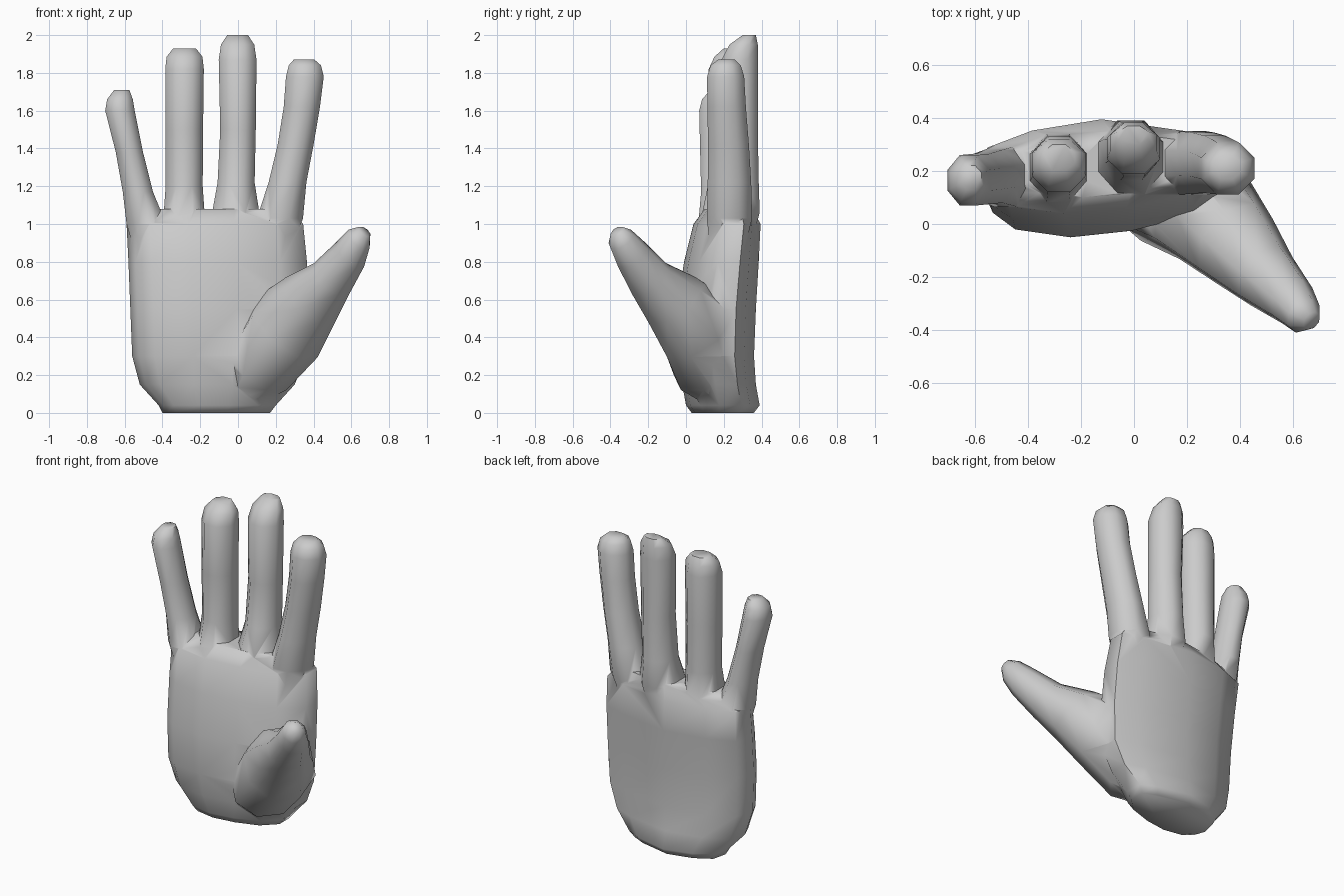
import bpy, bmesh, math
from mathutils import Vector


def loft(name, rings):
    """Closed skin through a stack of equal-length point rings."""
    bm = bmesh.new()
    vs = [[bm.verts.new(p) for p in r] for r in rings]
    n = len(vs[0])
    for a, b in zip(vs, vs[1:]):
        for i in range(n):
            j = (i + 1) % n
            bm.faces.new((a[i], a[j], b[j], b[i]))
    bm.faces.new(vs[0][::-1])
    bm.faces.new(vs[-1])
    bmesh.ops.recalc_face_normals(bm, faces=bm.faces)
    me = bpy.data.meshes.new(name)
    bm.to_mesh(me)
    bm.free()
    ob = bpy.data.objects.new(name, me)
    bpy.context.collection.objects.link(ob)
    return ob


def ring(c, a, b, ra, rb, n=8):
    """Flat-sided polygon around c in the plane of a and b."""
    k = 1 / math.cos(math.pi / n)
    pts = []
    for i in range(n):
        t = 2 * math.pi * (i + 0.5) / n
        pts.append(Vector(c) + a * (ra * k * math.cos(t)) + b * (rb * k * math.sin(t)))
    return pts


X, Y, Z = Vector((1, 0, 0)), Vector((0, 1, 0)), Vector((0, 0, 1))

# palm: one section template (u across, v front to back), fitted per height
section = [(0, .42), (.04, .22), (.13, .07), (.35, 0), (.6, .06), (.85, .2), (1, .45),
           (1, .75), (.85, .87), (.5, 1), (.22, .88), (.04, .7)]
levels = [(0, -.40, .17, .03, .36), (.04, -.42, .20, 0, .39),
          (.15, -.52, .30, -.02, .37), (.30, -.56, .36, -.05, .36),
          (.55, -.57, .37, -.05, .37), (.80, -.58, .365, -.01, .385),
          (1.0, -.59, .345, .04, .395), (1.08, -.45, .28, .10, .35)]
hand = loft("hand", [[(l + (r - l) * u, f + (k - f) * v, z) for u, v in section]
                     for z, l, r, f, k in levels])

# fingers: z, centre x, centre y, half width, half depth
fingers = {
    "little_finger": [(.86, -.46, .18, .09, .09), (1.0, -.485, .18, .105, .115),
                      (1.17, -.53, .18, .08, .10), (1.38, -.575, .17, .072, .095),
                      (1.60, -.625, .165, .078, .095), (1.66, -.625, .165, .068, .08),
                      (1.71, -.615, .175, .04, .045)],
    "ring_finger": [(.86, -.28, .21, .08, .10), (1.03, -.285, .21, .11, .13),
                    (1.20, -.285, .225, .098, .11), (1.50, -.285, .225, .100, .105),
                    (1.82, -.283, .225, .102, .105), (1.885, -.283, .235, .095, .085),
                    (1.93, -.283, .25, .06, .05)],
    "middle_finger": [(.88, -.01, .24, .08, .10), (1.06, -.012, .25, .125, .14),
                      (1.22, -.01, .275, .098, .11), (1.50, .0, .28, .094, .10),
                      (1.87, -.002, .285, .10, .097), (1.95, -.002, .305, .088, .075),
                      (2.0, -.002, .335, .055, .035)],
    "index_finger": [(.86, .20, .22, .08, .09), (1.03, .222, .23, .122, .12),
                     (1.22, .262, .23, .10, .115), (1.42, .305, .225, .095, .108),
                     (1.62, .338, .215, .096, .102), (1.78, .354, .21, .10, .098),
                     (1.84, .354, .21, .085, .08), (1.87, .35, .215, .055, .045)],
}
parts = [loft(name, [ring((x, y, z), X, Y, rx, ry) for z, x, y, rx, ry in rows])
         for name, rows in fingers.items()]

# thumb and its fleshy base: rings square to the slanted axis
axis = Vector((.55, -.47, .70)).normalized()
side = axis.cross(Z).normalized()
down = axis.cross(side)
thumb = [((.03, .18, .11), .11, .09), ((.11, .115, .25), .19, .18),
         ((.255, .06, .45), .20, .215), ((.385, -.075, .60), .16, .165),
         ((.495, -.195, .71), .12, .115), ((.595, -.29, .84), .088, .092),
         ((.64, -.345, .92), .068, .07), ((.67, -.365, .96), .035, .035)]
parts.append(loft("thumb", [ring(c, side, down, ra, rb) for c, ra, rb in thumb]))

# merge the digits into the palm
bpy.context.view_layer.objects.active = hand
hand.select_set(True)
for p in parts:
    m = hand.modifiers.new(p.name, 'BOOLEAN')
    m.operation, m.solver, m.object = 'UNION', 'EXACT', p
    bpy.ops.object.modifier_apply(modifier=m.name)
    bpy.data.objects.remove(p)

bpy.ops.object.shade_smooth_by_angle(angle=math.radians(62))
